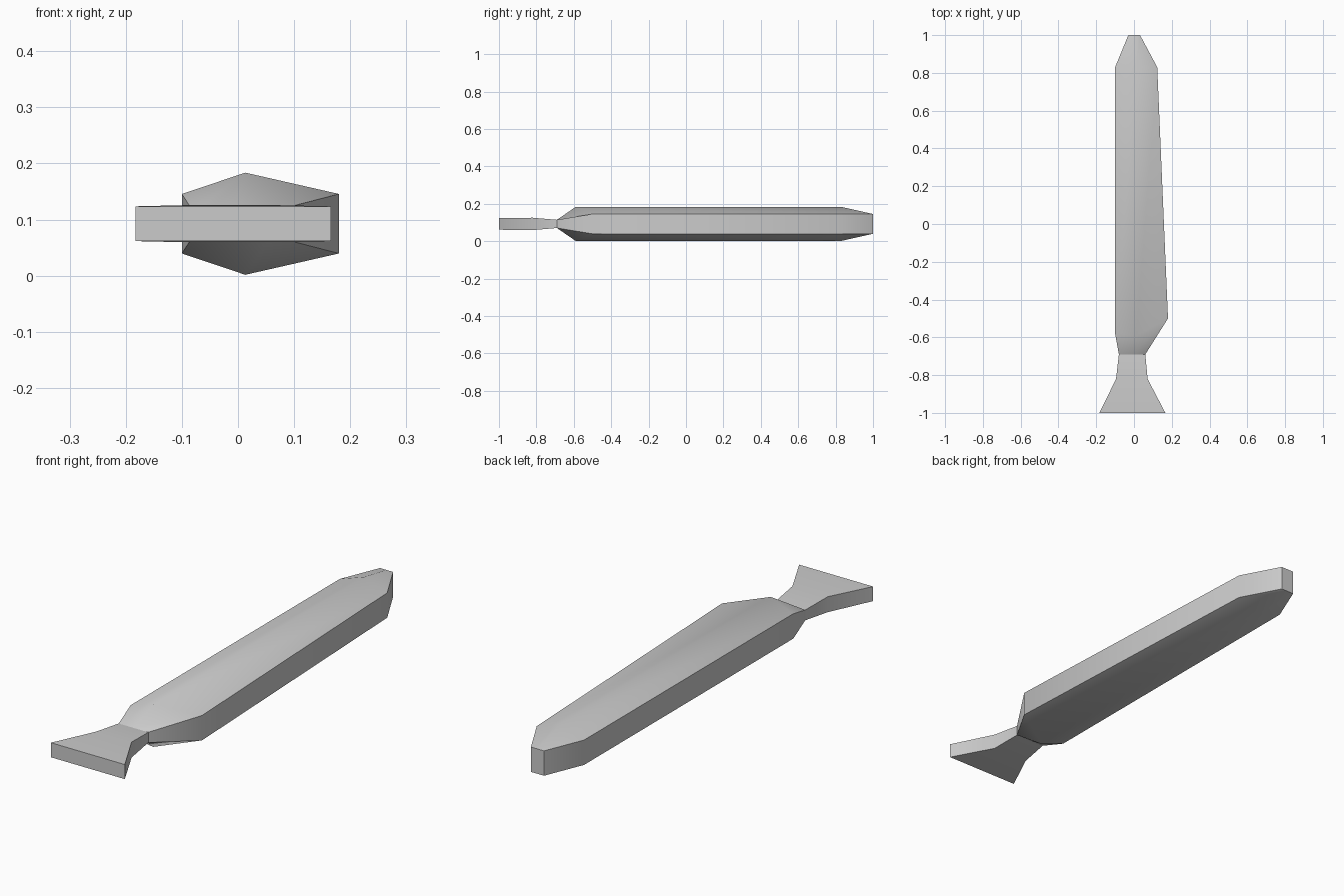
import bpy, bmesh, math

if "Cube" in bpy.data.objects:
    bpy.data.objects.remove(bpy.data.objects["Cube"])

MID = 0.0925  # height of the horizontal symmetry plane

grey = bpy.data.materials.new("plain grey")
grey.diffuse_color = (0.6, 0.6, 0.6, 1)
grey.use_nodes = True
grey.node_tree.nodes["Principled BSDF"].inputs["Base Color"].default_value = grey.diffuse_color


def loft(name, stations):
    """Each station is a row of (x, y, half height) from left to right, mirrored below MID."""
    bm = bmesh.new()
    rings = []
    for row in stations:
        ring = [bm.verts.new((x, y, MID + h)) for x, y, h in row]
        ring += [bm.verts.new((x, y, MID - h)) for x, y, h in reversed(row)]
        rings.append(ring)
    n = len(rings[0])
    for a, b in zip(rings, rings[1:]):
        for i in range(n):
            j = (i + 1) % n
            bm.faces.new((a[i], a[j], b[j], b[i]))
    bm.faces.new(rings[0])
    bm.faces.new(rings[-1])
    bmesh.ops.recalc_face_normals(bm, faces=bm.faces)
    mesh = bpy.data.meshes.new(name)
    bm.to_mesh(mesh)
    bm.free()
    mesh.materials.append(grey)
    obj = bpy.data.objects.new(name, mesh)
    bpy.context.collection.objects.link(obj)
    bpy.ops.object.select_all(action='DESELECT')
    obj.select_set(True)
    bpy.context.view_layer.objects.active = obj
    bpy.ops.object.shade_smooth_by_angle(angle=math.radians(40))
    return obj


# Blade: left edge, ridge, right edge at neck, shoulder, upper bend and tip
loft("blade", [
    [(-0.08, -0.69, 0.022), (-0.01, -0.69, 0.022), (0.06, -0.69, 0.022)],
    [(-0.10, -0.58, 0.053), (0.013, -0.59, 0.091), (0.18, -0.50, 0.053)],
    [(-0.10, 0.83, 0.053), (0.013, 0.83, 0.091), (0.123, 0.83, 0.053)],
    [(-0.03, 1.0, 0.053), (0.0, 1.0, 0.053), (0.032, 1.0, 0.053)],
])

# Flared handle: left and right edge from the butt to the neck
loft("handle", [
    [(-0.183, -1.0, 0.031), (0.166, -1.0, 0.031)],
    [(-0.095, -0.82, 0.033), (0.072, -0.82, 0.033)],
    [(-0.08, -0.69, 0.022), (0.06, -0.69, 0.022)],
])
